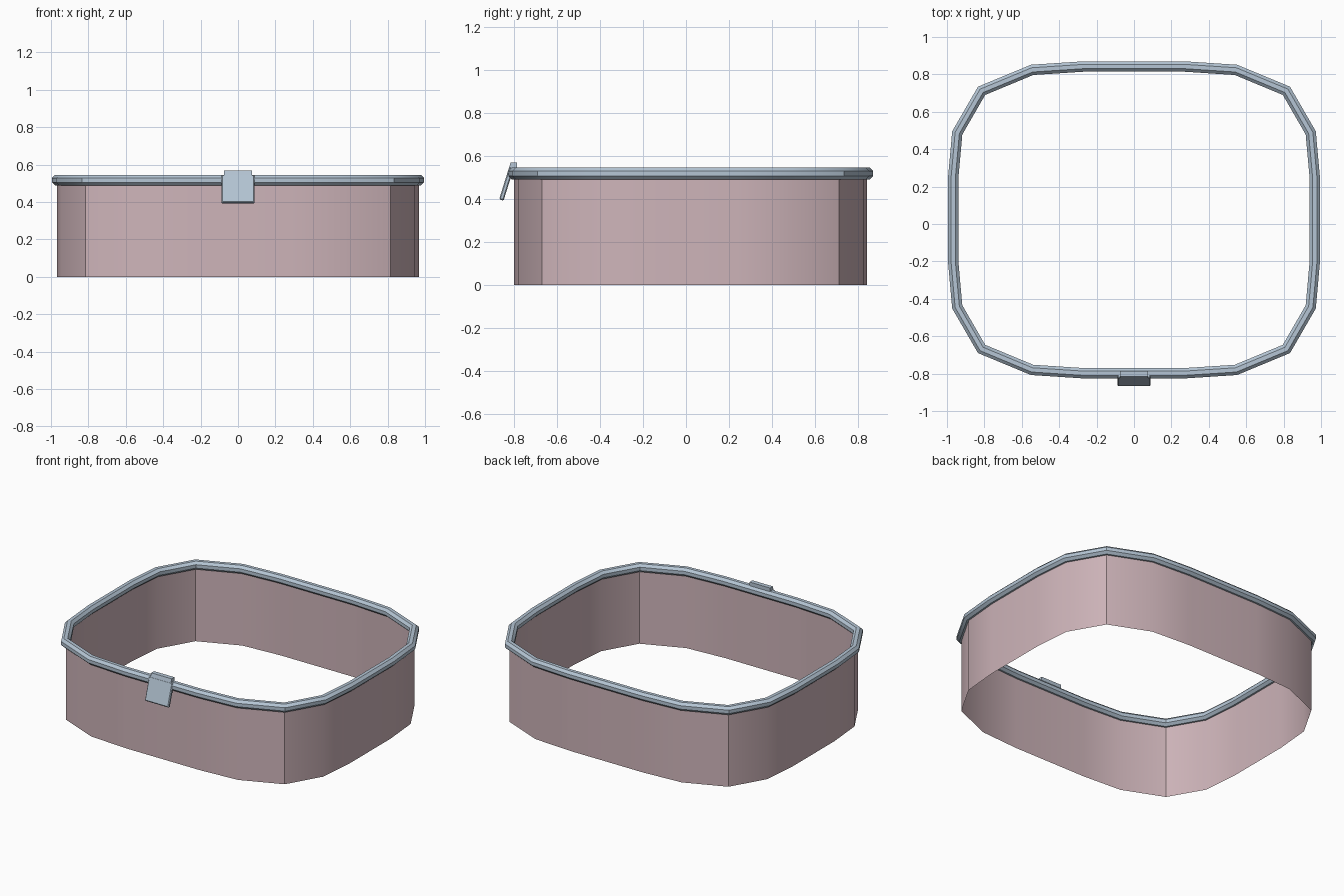
import bpy, bmesh, math
from mathutils import Vector

cube = bpy.data.objects.get("Cube")
if cube:
    bpy.data.objects.remove(cube, do_unlink=True)


def material(name, rgb):
    m = bpy.data.materials.new(name)
    m.use_nodes = True
    m.diffuse_color = (*rgb, 1)
    m.node_tree.nodes["Principled BSDF"].inputs["Base Color"].default_value = (*rgb, 1)
    return m


pink = material("dusty pink", (0.62, 0.46, 0.49))
steel = material("blue grey steel", (0.46, 0.56, 0.66))


def finish(name, bm, mat):
    mesh = bpy.data.meshes.new(name)
    bm.to_mesh(mesh)
    bm.free()
    mesh.materials.append(mat)
    ob = bpy.data.objects.new(name, mesh)
    bpy.context.collection.objects.link(ob)
    bpy.ops.object.select_all(action="DESELECT")
    ob.select_set(True)
    bpy.context.view_layer.objects.active = ob
    bpy.ops.object.shade_smooth_by_angle(angle=math.radians(30))
    return ob


# Rounded rectangle outline, one quarter mirrored to all four corners
CENTRE_Y = 0.022
quarter = [(0.967, 0.22), (0.945, 0.465), (0.815, 0.69), (0.545, 0.802), (0.27, 0.82)]
half = quarter + [(-x, y) for x, y in reversed(quarter)]
outline = [Vector(p) for p in half + [(-x, -y) for x, y in half]]


def miter(i):
    # Outward offset that keeps a constant width around the corners
    a, b, c = outline[i - 1], outline[i], outline[(i + 1) % len(outline)]
    n1, n2 = (Vector((d.y, -d.x)).normalized() for d in (b - a, c - b))
    return (n1 + n2) / (1 + n1.dot(n2))


def sweep(name, section, closed, mat):
    # Section points are (outward offset, height)
    bm = bmesh.new()
    rings = []
    for i, p in enumerate(outline):
        m = miter(i)
        rings.append([bm.verts.new((p.x + m.x * o, p.y + m.y * o + CENTRE_Y, z))
                      for o, z in section])
    count = len(section)
    for i, ring in enumerate(rings):
        after = rings[(i + 1) % len(rings)]
        for j in range(count if closed else count - 1):
            k = (j + 1) % count
            bm.faces.new((ring[j], after[j], after[k], ring[k]))
    if closed:
        bmesh.ops.recalc_face_normals(bm, faces=bm.faces)
    return finish(name, bm, mat)


# Open thin wall
sweep("wall", [(0, 0), (0, 0.515)], False, pink)

# Octagonal rim tube
octagon = [(0.03 * math.cos(a), 0.517 + 0.03 * math.sin(a))
           for a in (math.radians(22.5 + 45 * k) for k in range(8))]
sweep("rim", octagon, True, steel)


def plate(name, profile, half_width, bevel):
    # Side profile (y, z) extruded across x
    bm = bmesh.new()
    face = bm.faces.new([bm.verts.new((-half_width, y, z)) for y, z in profile])
    out = bmesh.ops.extrude_face_region(bm, geom=[face])
    moved = [v for v in out["geom"] if isinstance(v, bmesh.types.BMVert)]
    bmesh.ops.translate(bm, verts=moved, vec=(2 * half_width, 0, 0))
    bmesh.ops.recalc_face_normals(bm, faces=bm.faces)
    if bevel:
        bmesh.ops.bevel(bm, geom=bm.edges[:], offset=bevel, segments=1, affect="EDGES")
    return finish(name, bm, steel)


# Slanted front clip with a hook over the rim
plate("clip_tab", [(-0.868, 0.398), (-0.848, 0.39), (-0.801, 0.54), (-0.822, 0.546)], 0.088, 0.005)
plate("clip_hook", [(-0.826, 0.53), (-0.815, 0.568), (-0.785, 0.568),
                    (-0.785, 0.54), (-0.803, 0.53)], 0.076, 0)
